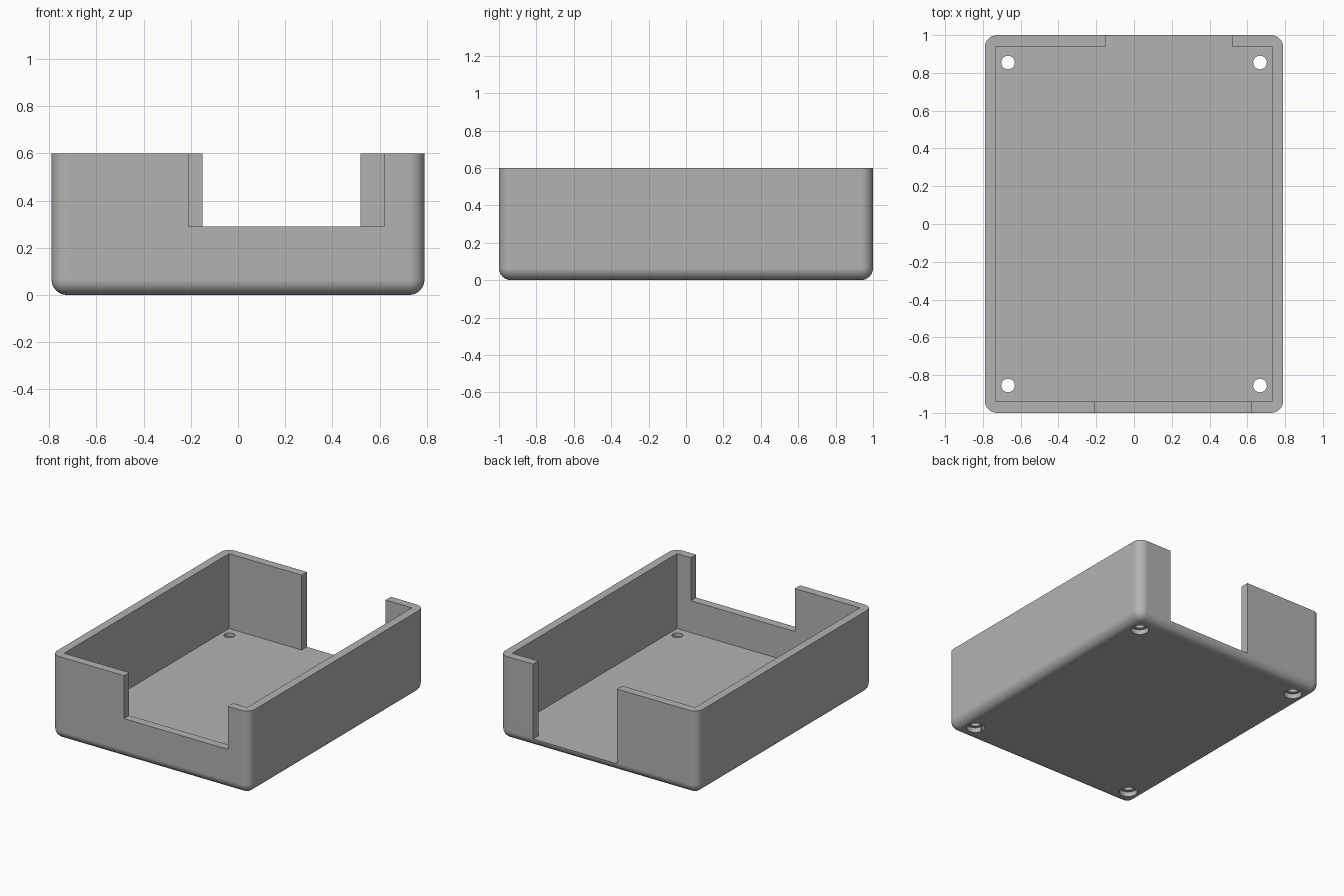
import bpy, bmesh, math

if "Cube" in bpy.data.objects:
    bpy.data.objects.remove(bpy.data.objects["Cube"], do_unlink=True)

HALF_X, HALF_Y, HEIGHT = 0.79, 1.0, 0.6
WALL, FLOOR, ROUND = 0.06, 0.06, 0.065

grey = bpy.data.materials.new("plain grey")
grey.use_nodes = True
grey.diffuse_color = (0.45, 0.45, 0.45, 1)
grey.node_tree.nodes["Principled BSDF"].inputs["Base Color"].default_value = grey.diffuse_color


def add_object(name, bm):
    mesh = bpy.data.meshes.new(name)
    bm.to_mesh(mesh)
    bm.free()
    obj = bpy.data.objects.new(name, mesh)
    bpy.context.collection.objects.link(obj)
    mesh.materials.append(grey)
    return obj


def box_mesh(low, high):
    bm = bmesh.new()
    bmesh.ops.create_cube(bm, size=1)
    for v in bm.verts:
        v.co = [l + (c + 0.5) * (h - l) for c, l, h in zip(v.co, low, high)]
    return bm


def cylinder(name, x, y, radius, z0, z1):
    bm = bmesh.new()
    bmesh.ops.create_cone(bm, cap_ends=True, segments=32, radius1=radius,
                          radius2=radius, depth=z1 - z0)
    bmesh.ops.translate(bm, verts=bm.verts, vec=(x, y, (z0 + z1) / 2))
    return add_object(name, bm)


# Outer block: every edge rounded except the top rim
bm = box_mesh((-HALF_X, -HALF_Y, 0), (HALF_X, HALF_Y, HEIGHT))
edges = [e for e in bm.edges if min(v.co.z for v in e.verts) < HEIGHT / 2]
bmesh.ops.bevel(bm, geom=edges, offset=ROUND, segments=8, profile=0.5, affect='EDGES')
tray = add_object("open_tray", bm)

# Inner space, and an opening in the front and back walls
cutters = [
    add_object("inner_space_cutter", box_mesh(
        (WALL - HALF_X, WALL - HALF_Y, FLOOR), (HALF_X - WALL, HALF_Y - WALL, 1))),
    add_object("front_opening_cutter", box_mesh(
        (-0.21, -1.2, 0.29), (0.62, -0.9, 1))),
    add_object("back_opening_cutter", box_mesh(
        (-0.15, 0.9, FLOOR), (0.52, 1.2, 1))),
]

# Screw holes, wider on the underside
for x in (-0.667, 0.667):
    for y in (-0.855, 0.855):
        cutters.append(cylinder("screw_hole_cutter", x, y, 0.036, -0.1, 0.2))
        cutters.append(cylinder("screw_head_cutter", x, y, 0.06, -0.1, 0.035))

bpy.ops.object.select_all(action='DESELECT')
tray.select_set(True)
bpy.context.view_layer.objects.active = tray
for cutter in cutters:
    cut = tray.modifiers.new("cut", 'BOOLEAN')
    cut.operation = 'DIFFERENCE'
    cut.solver = 'EXACT'
    cut.object = cutter
    bpy.ops.object.modifier_apply(modifier=cut.name)
for cutter in cutters:
    bpy.data.objects.remove(cutter, do_unlink=True)

# Smooth rounding with crisp rims
bpy.ops.object.shade_smooth_by_angle(angle=math.radians(30))
weighted = tray.modifiers.new("even shading", 'WEIGHTED_NORMAL')
weighted.keep_sharp = True
